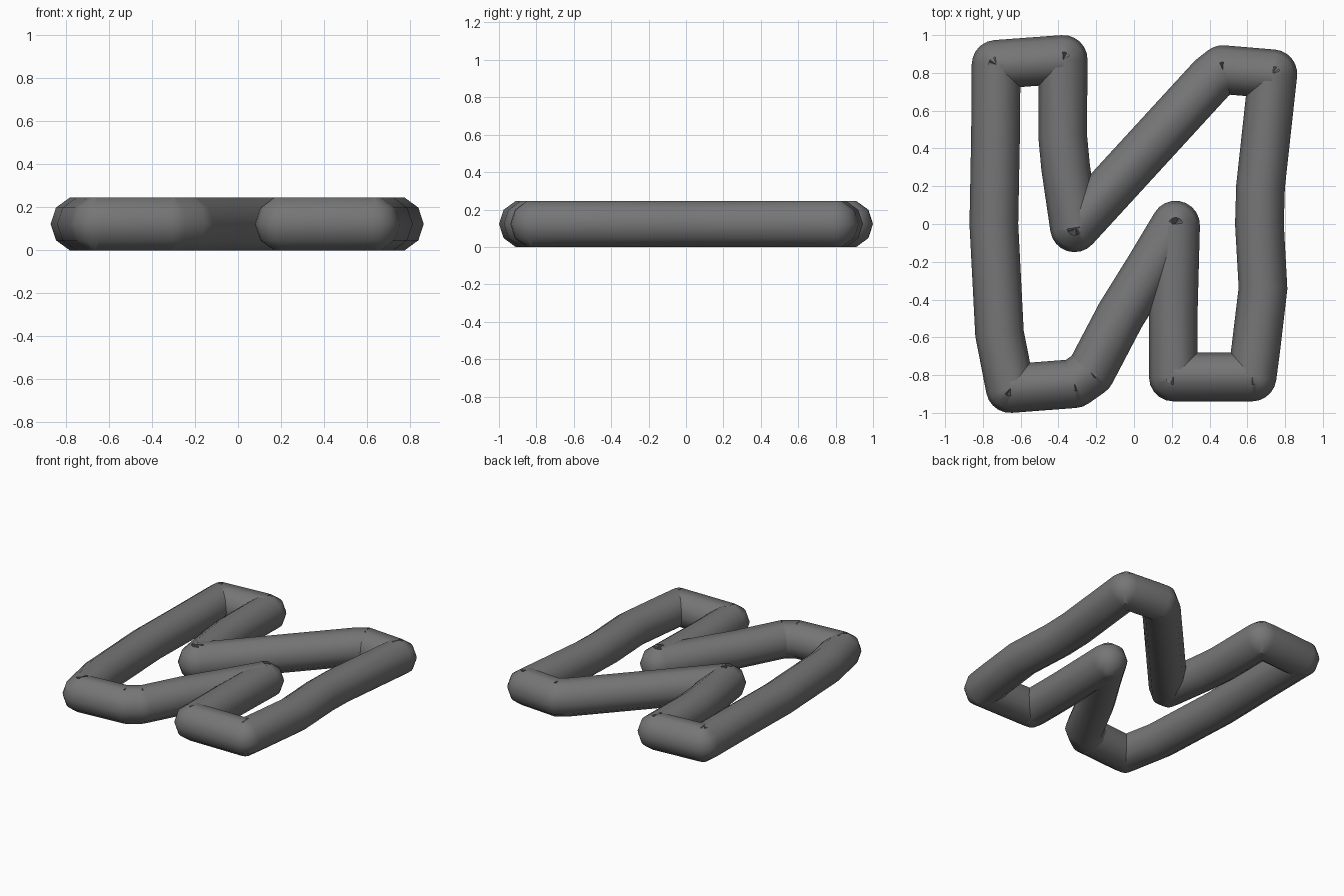
import bpy
import bmesh
import math
from mathutils import Vector, Matrix

cube = bpy.data.objects.get("Cube")
if cube:
    bpy.data.objects.remove(cube, do_unlink=True)

SIDES = 10
RADIUS = 0.129
HALF_HEIGHT = RADIUS * math.sin(math.radians(72))

# Centre line of the closed tube, seen from above
PATH = [
    (-0.73, 0.845), (-0.375, 0.871), (-0.378, 0.47), (-0.362, 0.3),
    (-0.315, -0.02), (0.41, 0.77), (0.47, 0.817), (0.735, 0.795),
    (0.67, 0.2), (0.664, 0.0), (0.683, -0.34), (0.645, -0.66),
    (0.625, -0.81), (0.208, -0.81), (0.208, -0.45), (0.22, -0.006),
    (0.08, -0.24), (-0.07, -0.48), (-0.23, -0.785), (-0.315, -0.845),
    (-0.655, -0.871), (-0.712, -0.58), (-0.742, 0.0), (-0.733, 0.47),
]

# Dark grey material
grey = bpy.data.materials.new("dark_grey")
grey.use_nodes = True
colour = (0.18, 0.18, 0.18, 1.0)
grey.diffuse_color = colour
grey.node_tree.nodes["Principled BSDF"].inputs["Base Color"].default_value = colour


def add_ring(bm, centre, tangent):
    """One cross-section standing square to the path, flat at top and bottom."""
    side = Vector((tangent.y, -tangent.x, 0))
    up = Vector((0, 0, 1))
    ring = []
    for i in range(SIDES):
        a = math.tau * i / SIDES
        ring.append(bm.verts.new(centre + RADIUS * (side * math.cos(a) + up * math.sin(a))))
    return ring


def build_tube(name, path):
    """Closed tube whose cross-section swings round at each bend."""
    bm = bmesh.new()
    points = [Vector((x, y, HALF_HEIGHT)) for x, y in path]
    rings = []
    for i, point in enumerate(points):
        t_in = (point - points[i - 1]).normalized()
        t_out = (points[(i + 1) % len(points)] - point).normalized()
        turn = math.atan2(t_in.cross(t_out).z, t_in.dot(t_out))
        if abs(turn) < math.radians(25):
            rings.append(add_ring(bm, point, (t_in + t_out).normalized()))
            continue
        steps = math.ceil(abs(turn) / math.radians(18))
        for k in range(steps + 1):
            tangent = Matrix.Rotation(turn * k / steps, 3, "Z") @ t_in
            rings.append(add_ring(bm, point, tangent))
    for i, ring in enumerate(rings):
        previous = rings[i - 1]
        for j in range(SIDES):
            n = (j + 1) % SIDES
            bm.faces.new((previous[j], previous[n], ring[n], ring[j]))
    # Make the outside face outwards
    if bm.calc_volume(signed=True) < 0:
        bmesh.ops.reverse_faces(bm, faces=bm.faces[:])
    mesh = bpy.data.meshes.new(name)
    bm.to_mesh(mesh)
    bm.free()
    mesh.materials.append(grey)
    obj = bpy.data.objects.new(name, mesh)
    bpy.context.collection.objects.link(obj)
    return obj


# Bent tube outline, smooth with creases only at the inner corners
tube = build_tube("bent_tube_loop", PATH)
bpy.ops.object.select_all(action="DESELECT")
tube.select_set(True)
bpy.context.view_layer.objects.active = tube
bpy.ops.object.shade_smooth_by_angle(angle=math.radians(50))
